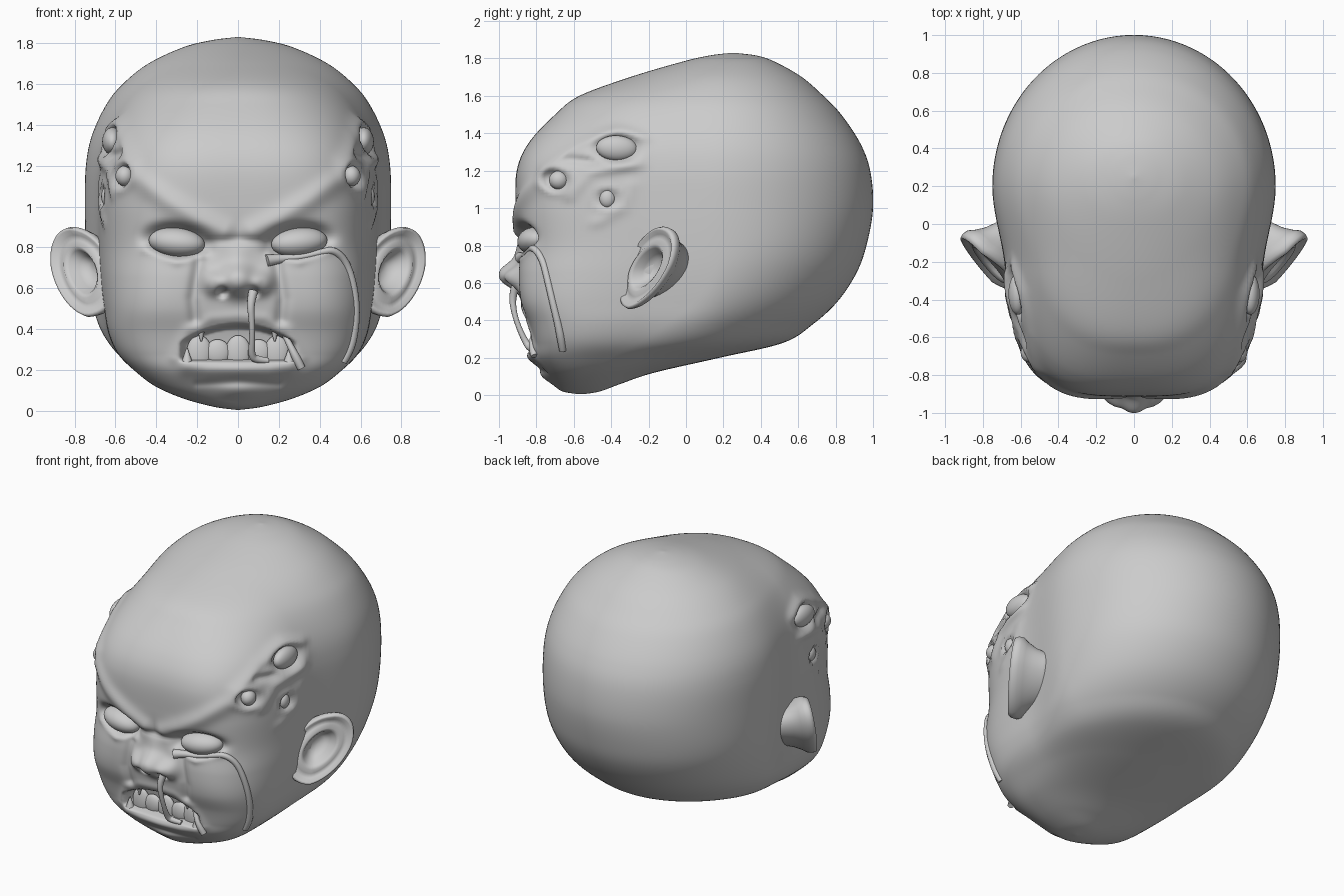
import bpy, bmesh, math
from mathutils import Vector
from mathutils.bvhtree import BVHTree

if "Cube" in bpy.data.objects:
    bpy.data.objects.remove(bpy.data.objects["Cube"])

# Horizontal slices of the head: z, front y, back y, half width, y of widest point, front squareness
SLICES = [
    (.005, -.57, -.55, .01, -.56, 2), (.02, -.66, -.46, .13, -.56, 2),
    (.06, -.71, -.35, .29, -.54, 2.3), (.12, -.76, -.17, .44, -.50, 2.8),
    (.20, -.81, .18, .555, -.40, 3.4), (.28, -.82, .52, .64, -.25, 3.9),
    (.38, -.84, .68, .69, -.10, 4.2), (.50, -.88, .81, .715, .05, 4.3),
    (.65, -.895, .91, .735, .15, 4), (.80, -.89, .965, .745, .20, 3.7),
    (1.0, -.91, 1.0, .75, .20, 3.5), (1.2, -.905, .985, .745, .20, 3.3),
    (1.35, -.84, .93, .715, .20, 3), (1.5, -.70, .83, .645, .20, 2.6),
    (1.6, -.57, .735, .565, .20, 2.3), (1.7, -.30, .62, .44, .20, 2),
    (1.78, -.03, .48, .27, .23, 2), (1.815, .12, .38, .13, .25, 2),
    (1.83, .24, .26, .01, .25, 2)]
SUB, SEG = 13, 220

# Sculpt brushes on the face, in |x|, z: blob (cx, cz, rx, rz, tilt, height, power)
FACE_BLOBS = [
    (.30, .83, .155, .08, .1, -.09, 2), (.40, .55, .17, .18, 0, .012, 1),
    (0, .64, .09, .075, 0, .105, 1.3), (.12, .625, .05, .055, 0, .05, 1.3),
    (0, .76, .07, .06, 0, .02, 1), (.075, .58, .028, .022, 0, -.05, 2),
    (0, .10, .10, .04, 0, .025, 1), (.17, .79, .05, .05, 0, -.02, 1),
    (0, .2, .13, .05, 0, .012, 1)]
# Strokes (points, radius, height)
FACE_STROKES = [
    ([(.07, .88), (.2, .94), (.35, 1.03), (.5, 1.14), (.6, 1.28)], .05, .025),
    ([(.16, .765), (.3, .735), (.45, .79)], .022, .018),
    ([(.19, .73), (.22, .55), (.21, .45)], .03, -.025),
    ([(0, .46), (.13, .45), (.25, .39), (.31, .26)], .03, .01),
    ([(0, .205), (.15, .205), (.25, .22)], .045, .025),
    ([(0, .14), (.2, .13)], .018, -.006),
    ([(0, .84), (.14, .83)], .02, -.015)]
# The same for the sides of the head, in y, z
SIDE_BLOBS = [
    (-.37, 1.32, .145, .10, 0, .03, 2), (-.37, 1.32, .115, .07, 0, -.08, 2),
    (-.69, 1.15, .085, .08, 0, .025, 2), (-.69, 1.15, .058, .056, 0, -.07, 2),
    (-.42, 1.05, .065, .07, 0, .02, 2), (-.42, 1.05, .045, .05, 0, -.055, 2)]
SIDE_STROKES = [
    ([(-.76, 1.22), (-.58, 1.34), (-.36, 1.42), (-.22, 1.38)], .03, .015),
    ([(-.62, 1.06), (-.52, 1.19), (-.26, 1.23)], .028, .015),
    ([(-.48, .92), (-.34, 1.0), (-.3, 1.12)], .03, .01),
    ([(-.6, 1.26), (-.5, 1.25)], .025, -.02)]


def smooth(a, b, v):
    t = min(1, max(0, (v - a) / (b - a)))
    return t * t * (3 - 2 * t)


def blob(p, q, b):
    cx, cz, rx, rz, tilt, h, power = b
    dx, dz = p - cx, q - cz
    c, s = math.cos(tilt), math.sin(tilt)
    d = ((dx * c + dz * s) / rx) ** 2 + ((dz * c - dx * s) / rz) ** 2
    return h * math.exp(-d ** power) if d < 6 else 0


def stroke(p, q, s):
    pts, r, h = s
    best = 9
    for (ax, ay), (bx, by) in zip(pts, pts[1:]):
        ex, ey = bx - ax, by - ay
        t = min(1, max(0, ((p - ax) * ex + (q - ay) * ey) / (ex * ex + ey * ey)))
        best = min(best, (p - ax - ex * t) ** 2 + (q - ay - ey * t) ** 2)
    return h * math.exp(-best / r ** 2) if best < 6 * r * r else 0


def sculpt(x, y, z):
    ax, sgn = abs(x), 1 if x > 0 else -1
    y0 = y
    if y < -.45 and z < 1.45:
        d = sum(blob(ax, z, b) for b in FACE_BLOBS) + sum(stroke(ax, z, s) for s in FACE_STROKES)
        # open snarling mouth
        top = .43 - 1.1 * ax * ax
        d -= .085 * smooth(top, top - .03, z) * smooth(.235, .265, z) * smooth(.29, .25, ax)
        y -= d * smooth(-.45, -.62, y0)
    if ax > .4 and y0 < 0 and .8 < z < 1.6:
        d = sum(blob(y0, z, b) for b in SIDE_BLOBS) + sum(stroke(y0, z, s) for s in SIDE_STROKES)
        x += sgn * d * smooth(.4, .5, ax)
    return x, y, z


def catmull(a, b, c, d, t):
    return .5 * (2 * b + (c - a) * t + (2 * a - 5 * b + 4 * c - d) * t * t
                 + (3 * b - a - 3 * c + d) * t ** 3)


def loft(bm, rings):
    rows = [[bm.verts.new(p) for p in r] for r in rings]
    n = len(rows[0])
    for a, b in zip(rows, rows[1:]):
        for i in range(n):
            bm.faces.new((a[i], a[(i + 1) % n], b[(i + 1) % n], b[i]))
    bm.faces.new(rows[0])
    bm.faces.new(rows[-1])
    bmesh.ops.recalc_face_normals(bm, faces=bm.faces)


def finish(bm, name):
    me = bpy.data.meshes.new(name)
    for f in bm.faces:
        f.smooth = True
    bm.to_mesh(me)
    ob = bpy.data.objects.new(name, me)
    bpy.context.collection.objects.link(ob)
    return ob


# Head
rings = []
steps = (len(SLICES) - 1) * SUB
for k in range(steps + 1):
    i = min(k // SUB, len(SLICES) - 2)
    rows = [SLICES[min(max(i + o, 0), len(SLICES) - 1)] for o in (-1, 0, 1, 2)]
    z, yf, yb, w, ym, nf = (catmull(*c, k / SUB - i) for c in zip(*rows))
    ring = []
    for j in range(SEG):
        u = 2 * j / SEG - 1
        th = math.pi * u * (.4 + .6 * u * u)          # denser at the face
        s, c = math.sin(th), math.cos(th)
        n = nf if c > 0 else 2
        r = (abs(s) ** n + abs(c) ** n) ** (-1 / n)
        y = ym + (yf - ym if c > 0 else ym - yb) * c * r
        x = w * s * r * (1 - .08 * smooth(.2, -.25, y))
        ring.append(sculpt(x, y, z))
    rings.append(ring)
bm = bmesh.new()
loft(bm, rings)
finish(bm, "head")
tree = BVHTree.FromBMesh(bm)


def ball(name, loc, radii, rot=(0, 0, 0)):
    bpy.ops.mesh.primitive_uv_sphere_add(segments=32, ring_count=16, location=loc, rotation=rot)
    ob = bpy.context.object
    ob.name, ob.scale = name, radii
    bpy.ops.object.shade_smooth()


# Eyes and ears, mirrored; ear rings are (size, height) from the hollow over the rim to the back
EAR = [(.02, -.09), (.22, -.085), (.36, -.055), (.48, -.01), (.58, .008), (.7, -.005), (.82, .0),
       (.91, .022), (.97, .022), (1.0, .0), (.97, -.03), (.86, -.06), (.72, -.11), (.62, -.17), (.5, -.24)]
for s, side in ((-1, "left"), (1, "right")):
    ball("main_eye_" + side, (s * .30, -.81, .825), (.14, .09, .072), (0, -s * .1, s * .2))
    ball("temple_eye_large_" + side, (s * .615, -.37, 1.32), (.05, .11, .068), (s * -.05, 0, 0))
    ball("temple_eye_front_" + side, (s * .555, -.68, 1.15), (.045, .052, .05))
    ball("temple_eye_small_" + side, (s * .64, -.42, 1.05), (.03, .042, .048))
    c, u, v = Vector((.765, -.215, .68)), Vector((.14, .145, .02)), Vector((.03, .08, .22))
    nrm = Vector((.70, -.70, .05)).normalized()
    ear = []
    for f, h in EAR:
        ring = []
        for j in range(48):
            a = math.tau * j / 48
            lobe = 1 - .08 * max(0, -math.sin(a)) * abs(math.cos(a))
            # the rim sinks into the head where it meets the cheek
            hh = h - .05 * max(0, -math.cos(a)) * smooth(.5, 1, f)
            p = c + (u * math.cos(a) + v * math.sin(a)) * f * lobe + nrm * hh
            ring.append((s * p.x, p.y, p.z))
        ear.append(ring)
    bm = bmesh.new()
    loft(bm, ear)
    finish(bm, "ear_" + side)

# Lower teeth and upper fangs
for i, x in enumerate((-.19, -.1, 0, .1, .19)):
    ball("lower_tooth_%d" % i, (x, -.765, .285), (.062, .028, .085 if i % 2 == 0 else .065))
for s in (-1, 1):
    for x, z, h in ((.18, .385, .09), (.25, .27, .07)):
        bpy.ops.mesh.primitive_cone_add(vertices=20, radius1=.028, radius2=.004, depth=h,
                                        location=(s * x, -.80, z),
                                        rotation=(math.pi if z > .3 else 0, 0, 0))
        bpy.context.object.name = "fang"
        bpy.ops.object.shade_smooth_by_angle()


def tube(name, pts, r):
    cu = bpy.data.curves.new(name, 'CURVE')
    cu.dimensions, cu.bevel_depth, cu.bevel_resolution, cu.use_fill_caps = '3D', r, 4, True
    sp = cu.splines.new('NURBS')
    sp.points.add(len(pts) - 1)
    sp.order_u, sp.use_endpoint_u = 3, True
    for p, (x, y, z, k) in zip(sp.points, pts):
        p.co, p.radius = (x, y, z, 1), k
    ob = bpy.data.objects.new(name, cu)
    bpy.context.collection.objects.link(ob)
    bpy.ops.object.select_all(action='DESELECT')
    ob.select_set(True)
    bpy.context.view_layer.objects.active = ob
    bpy.ops.object.convert(target='MESH')


def on_face(x, z, k):
    hit = tree.ray_cast(Vector((x, -2, z)), Vector((0, 1, 0)))[0]
    return (x, hit.y if hit else -.7, z, k)


# Tear running from one eye, drips from nose and mouth
tube("tear", [on_face(*p) for p in ((.14, .735, 1.6), (.2, .745, 1.2), (.3, .75, .7), (.4, .775, .8), (.47, .79, 1),
     (.53, .73, 1), (.565, .62, 1), (.58, .5, 1), (.57, .38, 1.1), (.545, .29, 1.2), (.515, .24, 1))], .019)
tube("nose_drip", [(.075, -.91, .585, 1.3), (.06, -.93, .53, 1.1), (.068, -.92, .44, .8), (.07, -.89, .35, .8),
     (.065, -.85, .27, 1), (.09, -.83, .25, 1.1), (.15, -.82, .245, .8)], .018)
tube("drool", [(.23, -.8, .37, .7), (.26, -.82, .31, .8), (.29, -.82, .25, 1.1), (.31, -.81, .21, 1)], .02)
